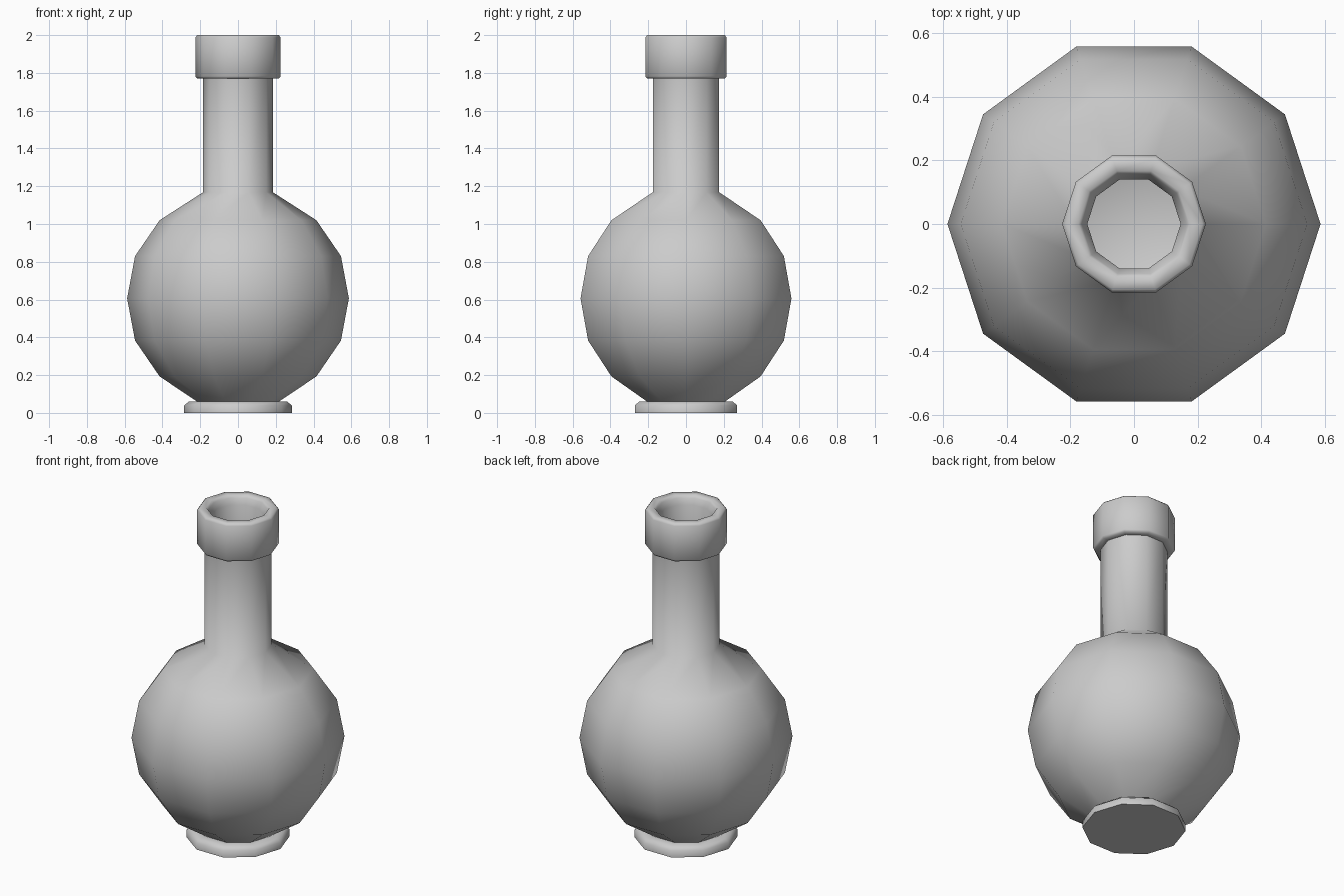
import bpy, bmesh, math

if "Cube" in bpy.data.objects:
    bpy.data.objects.remove(bpy.data.objects["Cube"])

SIDES = 10


def lathe(name, profile):
    """Revolve (radius, height) points about z; radius 0 becomes a single pole."""
    bm = bmesh.new()
    rings = []
    for r, z in profile:
        n = SIDES if r > 0 else 1
        rings.append([bm.verts.new((r * math.cos(math.tau * i / SIDES),
                                    r * math.sin(math.tau * i / SIDES), z))
                      for i in range(n)])
    for a, b in zip(rings, rings[1:]):
        for i in range(SIDES):
            j = (i + 1) % SIDES
            if len(a) == 1:
                bm.faces.new((a[0], b[j], b[i]))
            elif len(b) == 1:
                bm.faces.new((a[i], a[j], b[0]))
            else:
                bm.faces.new((a[i], a[j], b[j], b[i]))
    bmesh.ops.recalc_face_normals(bm, faces=bm.faces)
    mesh = bpy.data.meshes.new(name)
    bm.to_mesh(mesh)
    bm.free()
    obj = bpy.data.objects.new(name, mesh)
    bpy.context.collection.objects.link(obj)
    bpy.ops.object.select_all(action='DESELECT')
    obj.select_set(True)
    bpy.context.view_layer.objects.active = obj
    bpy.ops.object.shade_smooth_by_angle(angle=math.radians(62))
    return obj


# Whole flask as one hollow shell of revolution
foot = [(0, 0), (0.285, 0), (0.285, 0.04), (0.26, 0.06), (0.217, 0.06)]
bulb = [(0.415, 0.193), (0.545, 0.383), (0.587, 0.606), (0.545, 0.83), (0.415, 1.02)]
neck = [(0.185, 1.168), (0.185, 1.77)]
lip = [(0.217, 1.77), (0.226, 1.782), (0.226, 1.988), (0.216, 2.0),
       (0.175, 2.0), (0.165, 1.985), (0.147, 1.95)]
# Inner wall, following the outside at a constant thickness
inside = [(0.147, 1.145), (0.387, 0.99), (0.508, 0.815), (0.547, 0.606),
          (0.508, 0.398), (0.387, 0.222), (0.2, 0.10), (0, 0.09)]
lathe("flask", foot + bulb + neck + lip + inside)
